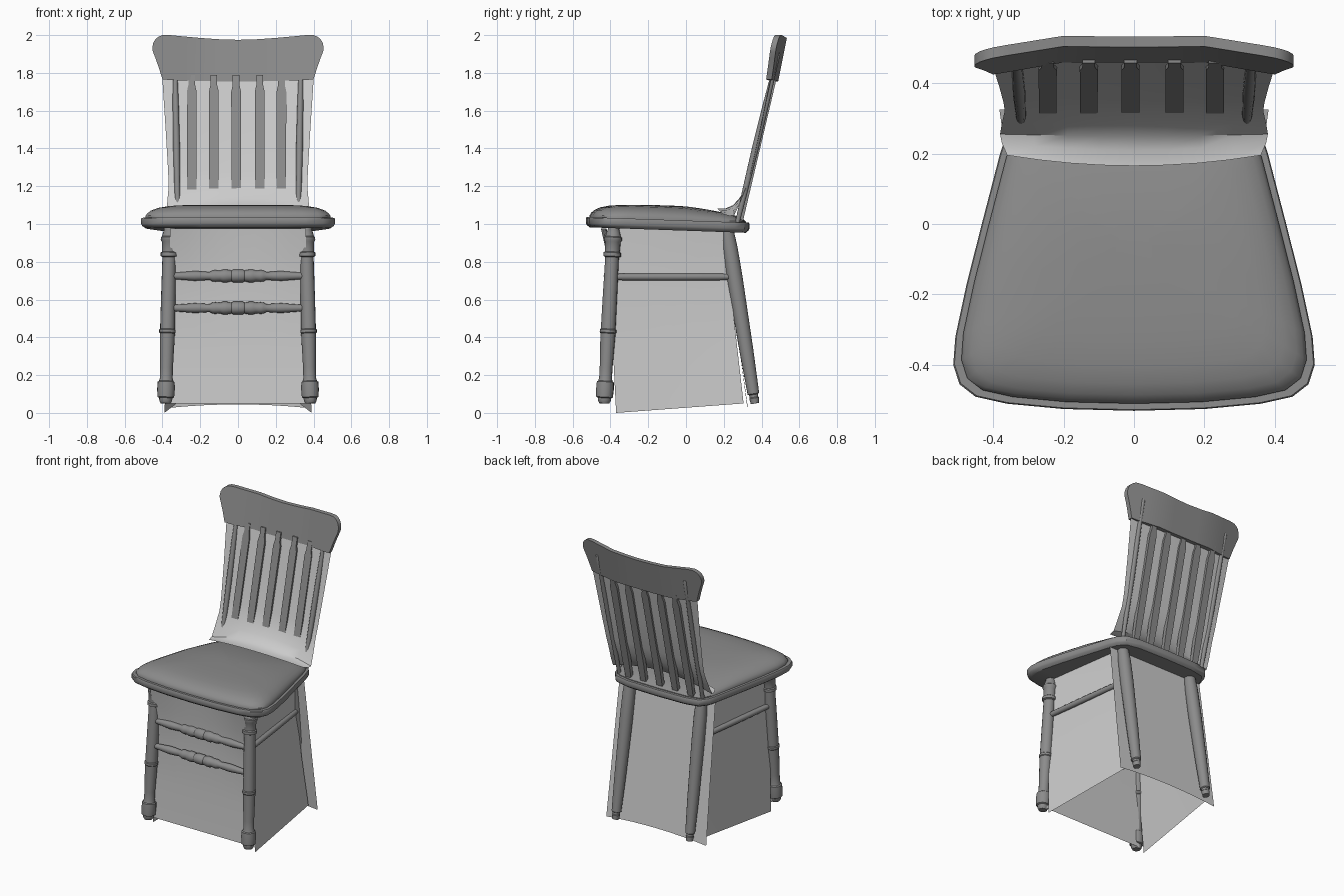
import bpy, math
from mathutils import Vector

if "Cube" in bpy.data.objects:
    bpy.data.objects.remove(bpy.data.objects["Cube"])

# Dark wood and upholstery; the thin sheets stay plain grey
dark = bpy.data.materials.new("dark_wood")
dark.diffuse_color = (0.26, 0.26, 0.26, 1)
dark.use_nodes = True
dark.node_tree.nodes["Principled BSDF"].inputs["Base Color"].default_value = dark.diffuse_color


def mesh_object(name, verts, faces, smooth=True):
    me = bpy.data.meshes.new(name)
    me.from_pydata([tuple(v) for v in verts], [], faces)
    me.update()
    ob = bpy.data.objects.new(name, me)
    bpy.context.collection.objects.link(ob)
    if smooth:
        bpy.context.view_layer.objects.active = ob
        bpy.ops.object.select_all(action='DESELECT')
        ob.select_set(True)
        bpy.ops.object.shade_smooth_by_angle(angle=math.radians(35))
    return ob


def loft(name, rings, smooth=True):
    """Closed dark solid through a list of equally sized vertex loops."""
    n = len(rings[0])
    verts = [p for r in rings for p in r]
    faces = [tuple(reversed(range(n)))]
    for k in range(len(rings) - 1):
        for i in range(n):
            j = (i + 1) % n
            faces.append((k*n + i, k*n + j, (k+1)*n + j, (k+1)*n + i))
    faces.append(tuple(range((len(rings) - 1)*n, len(rings)*n)))
    ob = mesh_object(name, verts, faces, smooth)
    ob.data.materials.append(dark)
    return ob


def turned(name, p0, p1, profile, sides=16):
    """Lathe-turned bar; profile holds (fraction along bar, radius)."""
    p0, p1 = Vector(p0), Vector(p1)
    q = (p1 - p0).to_track_quat('Z', 'Y')
    rings = []
    for t, r in profile:
        c = p0.lerp(p1, t)
        rings.append([c + q @ Vector((r*math.cos(a), r*math.sin(a), 0))
                      for a in (2*math.pi*i/sides for i in range(sides))])
    return loft(name, rings)


def sheet(name, rows):
    """Open thin surface through rows of points."""
    n = len(rows[0])
    faces = [(k*n + i, k*n + i + 1, (k+1)*n + i + 1, (k+1)*n + i)
             for k in range(len(rows) - 1) for i in range(n - 1)]
    return mesh_object(name, [p for r in rows for p in r], faces)


def bend(x):
    return -0.18 * max(0, abs(x) - 0.2)


def base(y):
    return 1.035 - 0.035*(y + 0.53)


# Seat board
half = [(0, -.53), (.2, -.525), (.36, -.51), (.45, -.49), (.495, -.455), (.513, -.40),
        (.507, -.32), (.475, -.17), (.432, 0), (.38, .2), (.36, .26), (.32, .31), (.22, .33), (0, .335)]
outline = half + [(-x, y) for x, y in reversed(half[1:-1])]


def seat_ring(s, h, drop=False):
    ring = []
    for x, y in outline:
        x, y = x*s, -.08 + (y + .08)*s
        k = 1 - 0.45*max(0, y)/.33 if drop else 1
        ring.append((x, y, base(y) + h*k))
    return ring


loft("seat_board", [seat_ring(.955, -.052), seat_ring(.99, -.04), seat_ring(1, -.03),
                    seat_ring(1, -.003), seat_ring(.993, .002)])

# Padded cushion
loft("seat_cushion", [seat_ring(s, h, True) for s, h in
     [(.955, -.01), (.955, .012), (.935, .027), (.90, .041), (.83, .056),
      (.72, .067), (.55, .074), (.35, .077), (.12, .078)]])

# Front legs, back legs, side stretchers
front_profile = [(0, .026), (.015, .034), (.03, .035), (.035, .044), (.08, .047), (.12, .045), (.125, .038),
                 (.14, .034), (.2, .034), (.39, .04), (.395, .044), (.41, .044), (.415, .039),
                 (.6, .038), (.815, .036), (.82, .046), (.84, .046), (.845, .039), (.9, .041),
                 (.91, .047), (.925, .047), (.93, .041), (.95, .036), (.97, .03), (1, .032)]
back_profile = [(0, .022), (.03, .026), (.035, .023), (.05, .024), (.055, .031), (.3, .037),
                (.7, .042), (.88, .041), (1, .034)]
for s, side in ((1, "right"), (-1, "left")):
    turned("front_leg_" + side, (s*.383, -.433, .05), (s*.36, -.382, 1.0), front_profile)
    turned("back_leg_" + side, (s*.282, .365, .05), (s*.272, .215, .98), back_profile)
    turned("side_stretcher_" + side, (s*.37, -.40, .72), (s*.285, .24, .72),
           [(0, .014), (.1, .018), (.5, .019), (.9, .018), (1, .014)], 12)

# Turned front stretchers
half_bar = [(0, .034), (.025, .034), (.035, .029), (.06, .034), (.08, .034), (.095, .028),
            (.12, .031), (.135, .029), (.15, .021), (.19, .024), (.23, .026), (.29, .021), (.355, .016)]
bar = [(.5 - d/.71, r) for d, r in reversed(half_bar[1:])] + [(.5 + d/.71, r) for d, r in half_bar]
for z, y, name in ((.725, -.402, "upper"), (.555, -.41, "lower")):
    turned("front_stretcher_" + name, (-.355, y, z), (.355, y, z), bar)

# Curved top rail
cols = [(0, 1.755, 1.975), (.1, 1.755, 1.978), (.2, 1.757, 1.985), (.3, 1.76, 1.994), (.36, 1.762, 2.0),
        (.4, 1.766, 2.0), (.42, 1.83, 1.992), (.438, 1.88, 1.978), (.45, 1.91, 1.955), (.453, 1.925, 1.935)]
cols = [(-x, a, b) for x, a, b in reversed(cols[1:])] + cols


def rail_front(x, z):
    return .459 + .2*(z - 1.76) + bend(x)


loft("top_rail", [[(x, rail_front(x, a), a), (x, rail_front(x, a) + .03, a),
                   (x, rail_front(x, b) + .03, b), (x, rail_front(x, b), b)] for x, a, b in cols])

# Flat back slats
for i, x in enumerate((-.245, -.128, -.01, .115, .23)):
    rings = []
    for z, w in ((.99, .02), (1.15, .025), (1.4, .025), (1.7, .026), (1.735, .018), (1.79, .018)):
        y = .284 + .236*(z - 1.0)
        rings.append([(x - w, y - .014, z), (x + w, y - .014, z), (x + w, y + .014, z), (x - w, y + .014, z)])
    loft("back_slat_%d" % (i + 1), rings, False)

# Outer round spindles running up behind the rail
for s, side in ((1, "right"), (-1, "left")):
    turned("outer_spindle_" + side, (s*.318, .27, 1.0), (s*.335, .49, 1.91),
           [(0, .012), (.2, .015), (.45, .018), (.7, .016), (.85, .013), (.99, .012), (1, .008)], 12)


# Thin sheet behind the slats, sweeping forward on to the seat
def cross_row(w, y, z, dy=0, dz=0, n=8):
    """Row across the width; dy and dz shift the ends relative to the middle."""
    return [(w*u, y + dy*u*u, z + dz*u*u) for u in (2*i/n - 1 for i in range(n + 1))]


sheet("back_sheet", [cross_row(*r) for r in
      [(.36, .165, 1.083, .03, -.03), (.375, .21, 1.083, .02, -.04), (.38, .25, 1.10, .005, -.055),
       (.375, .285, 1.14, 0, -.03), (.367, .321, 1.2, 0, 0), (.37, .350, 1.28, -.006, 0),
       (.383, .404, 1.5, -.012, 0), (.402, .471, 1.79, -.02, 0)]])

# Thin sheets closing the space between the legs
sheet("front_leg_sheet", [cross_row(*r) for r in
      [(.36, -.42, .975, -.03), (.36, -.40, .82, -.015), (.365, -.385, .6), (.37, -.388, .3),
       (.38, -.40, .05)]])
sheet("back_leg_sheet", [cross_row(*r) for r in
      [(.365, .20, .965), (.37, .235, .7), (.375, .275, .4), (.382, .325, .045, 0, -.02)]])
for s, side in ((1, "right"), (-1, "left")):
    rows = []
    for z0, z1, xa, ya, xb, yb in ((.98, .96, .36, -.40, .30, .20), (.72, .72, .355, -.395, .285, .23),
                                   (.4, .4, .37, -.39, .30, .265), (0, .05, .39, -.37, .325, .305)):
        a, b = Vector((s*xa, ya, z0)), Vector((s*xb, yb, z1))
        rows.append([a.lerp(b, t/4) for t in range(5)])
    sheet("side_leg_sheet_" + side, rows)
